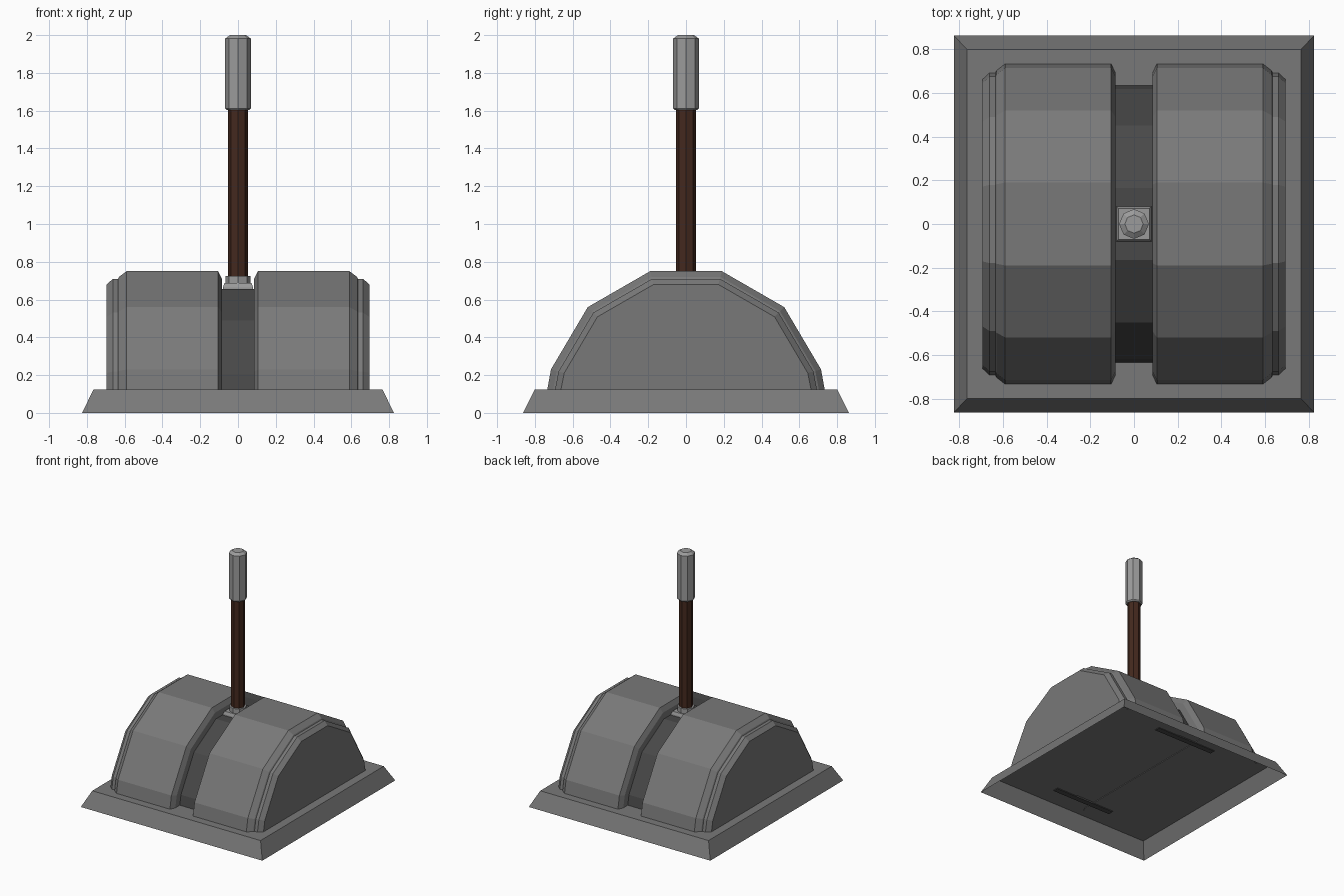
import bpy, bmesh, math

if "Cube" in bpy.data.objects:
    bpy.data.objects.remove(bpy.data.objects["Cube"])


def material(name, rgb):
    m = bpy.data.materials.new(name)
    m.diffuse_color = (*rgb, 1)
    m.use_nodes = True
    m.node_tree.nodes["Principled BSDF"].inputs["Base Color"].default_value = m.diffuse_color
    return m


STONE = material("mid grey", (0.19, 0.19, 0.19))
DARK = material("dark grey", (0.065, 0.065, 0.065))
METAL = material("light grey", (0.33, 0.33, 0.33))
WOOD = material("dark brown", (0.058, 0.022, 0.013))


def loft(name, rings, mat, cap_start=True, cap_end=True):
    """Skin a list of equal-length closed rings, with optional end caps."""
    bm = bmesh.new()
    vs = [[bm.verts.new(p) for p in r] for r in rings]
    n = len(vs[0])
    for a, b in zip(vs, vs[1:]):
        for i in range(n):
            j = (i + 1) % n
            bm.faces.new((a[i], a[j], b[j], b[i]))
    if cap_start:
        bm.faces.new(vs[0][::-1])
    if cap_end:
        bm.faces.new(vs[-1])
    bmesh.ops.recalc_face_normals(bm, faces=bm.faces)
    me = bpy.data.meshes.new(name)
    bm.to_mesh(me)
    bm.free()
    me.materials.append(mat)
    ob = bpy.data.objects.new(name, me)
    bpy.context.collection.objects.link(ob)
    return ob


def arch(inset, floor):
    """Half of a twelve-sided drum, shrunk inward by inset."""
    k = 1 - inset / 0.71
    half = [(0.735, None), (0.715, 0.23), (0.52, 0.56), (0.19, 0.75)]
    right = [(y * k, floor if z is None else 0.04 + (z - 0.04) * k) for y, z in half]
    return right + [(-y, z) for y, z in reversed(right)]


def rect(hx, hy, z):
    return [(-hx, -hy, z), (hx, -hy, z), (hx, hy, z), (-hx, hy, z)]


def octagon(r, z):
    return [(r * math.cos(i * math.pi / 4), r * math.sin(i * math.pi / 4), z) for i in range(8)]


# sloped base, open underneath
base = loft("base", [rect(0.825, 0.863, 0), rect(0.765, 0.80, 0.125)], STONE, cap_start=False)

# two rounded housings with chamfered rims and a stepped outer end
stations = [(0.085, 0.04), (0.105, 0), (0.59, 0), (0.63, 0.03),
            (0.635, 0.04), (0.662, 0.04), (0.695, 0.07)]
for side, label in ((-1, "left"), (1, "right")):
    loft(label + "_housing",
         [[(side * x, y, z) for y, z in arch(d, 0.12)] for x, d in stations], STONE)

# dark arched band in the slot between the housings
band = arch(0.095, 0.114) + arch(0.14, 0.114)[::-1]
core = loft("slot_band", [[(x, y, z) for y, z in band] for x in (-0.28, 0.28)], DARK)

# lever: square foot, collar, shaft and grip
loft("lever_foot", [rect(0.08, 0.08, 0.64), rect(0.08, 0.08, 0.665),
                    rect(0.072, 0.072, 0.687)], METAL)
loft("lever_collar", [octagon(0.066, 0.68), octagon(0.066, 0.725)], METAL)
loft("lever_shaft", [octagon(0.052, 0.70), octagon(0.052, 1.62)], WOOD)
loft("lever_grip", [octagon(0.06, 1.603), octagon(0.068, 1.612), octagon(0.068, 1.982),
                    octagon(0.042, 2.0)], METAL)
